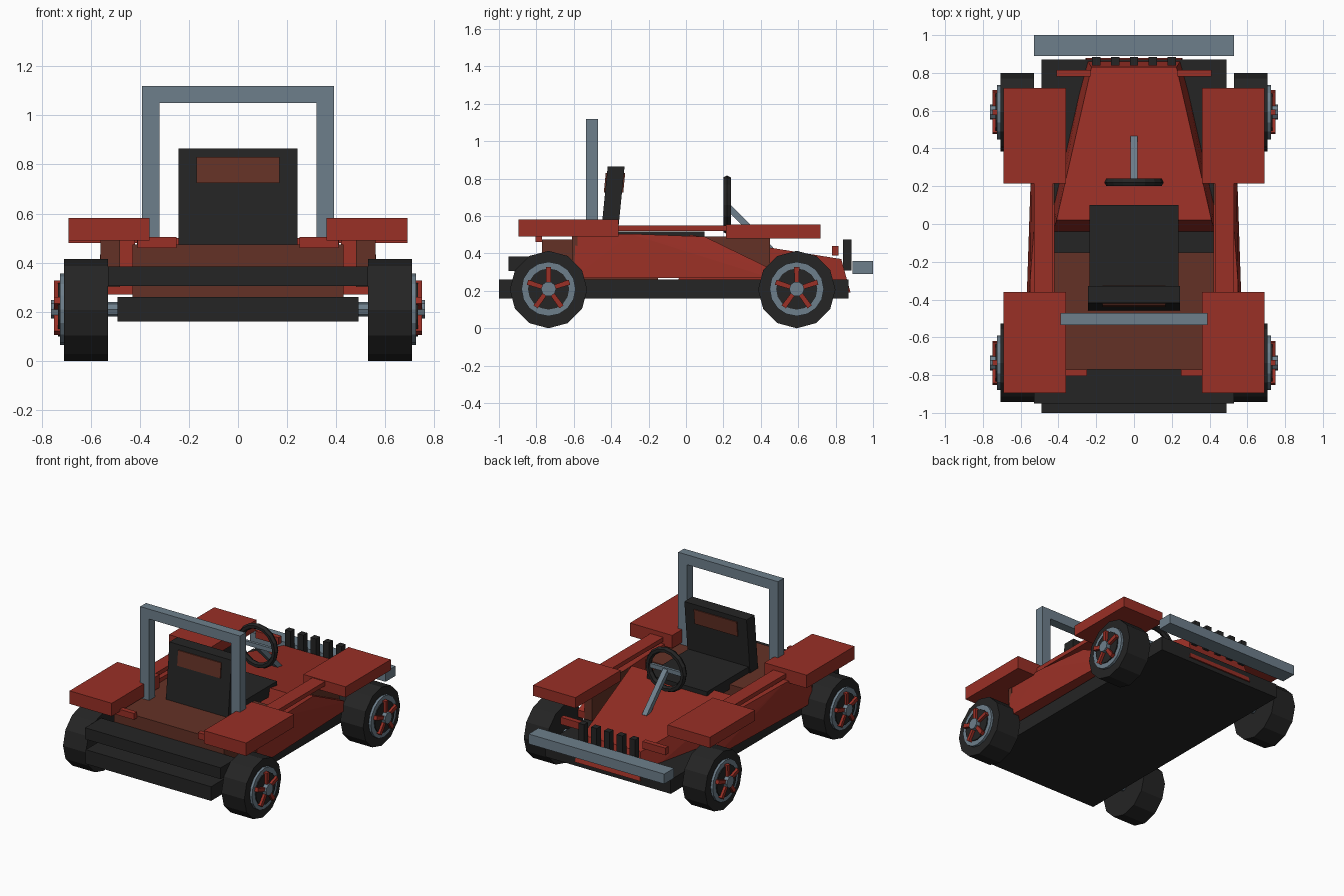
import bpy, bmesh, math
from mathutils import Matrix, Vector

if "Cube" in bpy.data.objects:
    bpy.data.objects.remove(bpy.data.objects["Cube"])


def mat(name, r, g, b):
    m = bpy.data.materials.new(name)
    m.diffuse_color = (r, g, b, 1)
    m.use_nodes = True
    m.node_tree.nodes["Principled BSDF"].inputs["Base Color"].default_value = m.diffuse_color
    return m


RED = mat("red paint", 0.32, 0.029, 0.019)
BLACK = mat("black", 0.018, 0.018, 0.018)
GREY = mat("blue grey metal", 0.155, 0.212, 0.26)
BROWN = mat("brown trim", 0.127, 0.031, 0.019)


def finish(name, bm, m):
    bmesh.ops.recalc_face_normals(bm, faces=bm.faces)
    me = bpy.data.meshes.new(name)
    bm.to_mesh(me)
    bm.free()
    me.materials.append(m)
    ob = bpy.data.objects.new(name, me)
    bpy.context.collection.objects.link(ob)
    return ob


def box(name, m, x, y, z):
    bm = bmesh.new()
    bmesh.ops.create_cube(bm, size=1)
    for v in bm.verts:
        v.co = [(a + b) / 2 + c * (b - a) for (a, b), c in zip((x, y, z), v.co)]
    return finish(name, bm, m)


def hull(name, m, pts):
    bm = bmesh.new()
    for p in pts:
        bm.verts.new(p)
    bmesh.ops.convex_hull(bm, input=bm.verts)
    bmesh.ops.dissolve_limit(bm, angle_limit=0.02, verts=bm.verts, edges=bm.edges)
    return finish(name, bm, m)


def pair(name, m, x, y, z):
    for side, s in (("left", -1), ("right", 1)):
        box(f"{side}_{name}", m, sorted((s * x[0], s * x[1])), y, z)


def cyl(name, m, x0, x1, y, z, r, n):
    # cylinder along x with one corner straight up
    bm = bmesh.new()
    bmesh.ops.create_cone(bm, cap_ends=True, segments=n, radius1=r, radius2=r, depth=abs(x1 - x0))
    M = Matrix.Translation(((x0 + x1) / 2, y, z)) @ Matrix.Rotation(math.pi / 2, 4, 'Y')
    bmesh.ops.transform(bm, matrix=M, verts=bm.verts)
    return finish(name, bm, m)


# chassis and bumpers
box("chassis", BLACK, (-0.49, 0.49), (-1.0, 0.87), (0.16, 0.26))
box("rear_bumper", BLACK, (-0.53, 0.53), (-0.95, -0.77), (0.305, 0.385))
box("front_bumper", GREY, (-0.53, 0.53), (0.89, 1.0), (0.29, 0.36))

# rear deck under the seat
box("rear_deck", BROWN, (-0.43, 0.43), (-0.77, -0.15), (0.26, 0.475))

# side bodies, sloping down at the front
for side, s in (("left", -1), ("right", 1)):
    prof = [(-0.6, 0.27, 0.575), (-0.59, 0.50, 0.555), (-0.3, 0.505, 0.55),
            (0.1, 0.49, 0.52), (0.45, 0.32, 0.53), (0.45, 0.27, 0.54)]
    hull(f"{side}_side_body", RED, [(s * x, y, z) for y, z, x in prof] +
         [(s * 0.42, y, z) for y, z, x in prof])
pair("rear_arch_panel", BROWN, (0.48, 0.56), (-0.61, -0.58), (0.3, 0.49))
pair("front_arch_panel", BROWN, (0.42, 0.48), (0.05, 0.45), (0.27, 0.49))

# hood
hood = [(0.43, -0.04, 0.26), (0.41, 0.02, 0.50), (0.225, 0.83, 0.37), (0.255, 0.88, 0.19), (0.43, 0.1, 0.2)]
hull("hood", RED, [(s * x, y, z) for x, y, z in hood for s in (-1, 1)])
for i in range(5):
    x = -0.2 + 0.1 * i
    box(f"grille_bar_{i + 1}", BLACK, (x - 0.022, x + 0.022), (0.84, 0.885), (0.31, 0.475))

# fenders, sills, lamps
pair("rear_fender", RED, (0.36, 0.69), (-0.895, -0.36), (0.49, 0.582))
pair("front_fender", RED, (0.36, 0.69), (0.215, 0.72), (0.48, 0.555))
pair("sill", RED, (0.43, 0.53), (-0.36, 0.215), (0.52, 0.55))
pair("tail_lamp", RED, (0.25, 0.41), (-0.805, -0.77), (0.46, 0.505))
pair("front_lamp", RED, (0.23, 0.41), (0.78, 0.815), (0.39, 0.44))

# roll bar
pair("roll_bar_post", GREY, (0.32, 0.39), (-0.535, -0.47), (0.47, 1.06))
box("roll_bar_top", GREY, (-0.39, 0.39), (-0.535, -0.47), (1.05, 1.12))

# seat
box("seat_cushion", BLACK, (-0.235, 0.235), (-0.42, 0.1), (0.44, 0.518))


def slab(name, m, w, y0, y1, z0, z1):
    # leans forward towards the top
    hull(name, m, [(s * w, y + 0.1 * (z - 0.5), z) for s in (-1, 1) for y in (y0, y1) for z in (z0, z1)])


slab("seat_back", BLACK, 0.243, -0.455, -0.365, 0.46, 0.865)
slab("headrest_pad", BROWN, 0.168, -0.462, -0.358, 0.725, 0.83)

# steering wheel and column
bm = bmesh.new()
N, K, C = 16, 6, Vector((0, 0.22, 0.66))
rings = []
for i in range(N):
    a = 2 * math.pi * i / N
    ring = []
    for k in range(K):
        b = 2 * math.pi * k / K
        r = 0.137 + 0.02 * math.cos(b)
        ring.append(bm.verts.new(C + Vector((r * math.cos(a), 0.023 * math.sin(b), r * math.sin(a)))))
    rings.append(ring)
for i in range(N):
    p, q = rings[i], rings[(i + 1) % N]
    for k in range(K):
        j = (k + 1) % K
        bm.faces.new((p[k], q[k], q[j], p[j]))
finish("steering_wheel", bm, BLACK)
box("steering_crossbar", GREY, (-0.13, 0.13), (0.21, 0.23), (0.645, 0.675))
hull("steering_column", GREY, [(s * 0.018, y + d, z + d) for s in (-1, 1)
                               for y, z in ((0.22, 0.655), (0.455, 0.42)) for d in (-0.012, 0.012)])

# axles and wheels
for end, y in (("rear", -0.735), ("front", 0.592)):
    cyl(f"{end}_axle", GREY, -0.6, 0.6, y, 0.21, 0.03, 8)
    for side, s in (("left", -1), ("right", 1)):
        n = f"{end}_{side}"
        cyl(n + "_tyre", BLACK, s * 0.53, s * 0.708, y, 0.207, 0.207, 12)
        cyl(n + "_rim", GREY, s * 0.69, s * 0.725, y, 0.21, 0.145, 16)
        cyl(n + "_rim_disc", BLACK, s * 0.70, s * 0.732, y, 0.21, 0.11, 16)
        cyl(n + "_hub", GREY, s * 0.72, s * 0.762, y, 0.21, 0.04, 10)
        for i in range(5):
            R = Matrix.Rotation(2 * math.pi * i / 5, 3, 'X')
            pts = []
            for x in (0.725, 0.75):
                for r, w in ((0.03, 0.012), (0.118, 0.014)):
                    for t in (-1, 1):
                        pts.append(R @ Vector((s * x, t * w, r)) + Vector((0, y, 0.21)))
            hull(f"{n}_spoke_{i + 1}", RED, pts)
